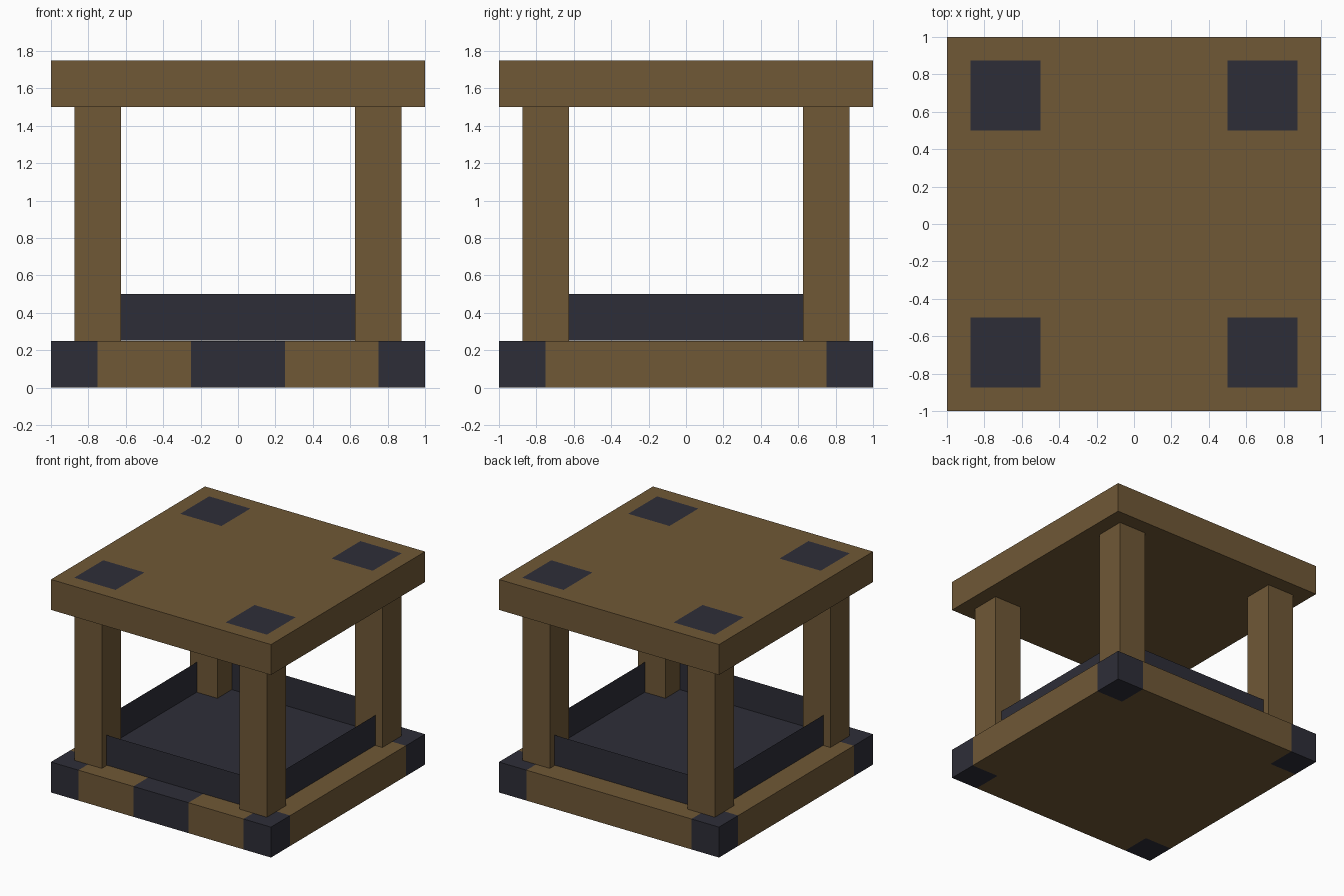
import bpy, bmesh
from mathutils import Vector

cube = bpy.data.objects.get("Cube")
if cube:
    bpy.data.objects.remove(cube, do_unlink=True)


def make_material(name, rgb):
    mat = bpy.data.materials.new(name)
    mat.use_nodes = True
    mat.diffuse_color = (*rgb, 1)
    bsdf = mat.node_tree.nodes["Principled BSDF"]
    bsdf.inputs["Base Color"].default_value = (*rgb, 1)
    bsdf.inputs["Roughness"].default_value = 0.9
    return mat


WOOD = make_material("brown wood", (0.162, 0.098, 0.037))
IRON = make_material("dark iron", (0.027, 0.027, 0.039))


def add_box(name, low, high, mats, cuts_x=(), cuts_y=(), rule=None, open_top=False):
    """Box between two corners, cut along x and y so faces can be coloured by a rule."""
    bm = bmesh.new()
    bmesh.ops.create_cube(bm, size=1)
    low, high = Vector(low), Vector(high)
    for v in bm.verts:
        v.co = Vector(l + (c + 0.5) * (h - l) for l, h, c in zip(low, high, v.co))
    for axis, cuts in ((0, cuts_x), (1, cuts_y)):
        for d in cuts:
            co, no = Vector(), Vector()
            co[axis], no[axis] = d, 1
            geom = bm.verts[:] + bm.edges[:] + bm.faces[:]
            bmesh.ops.bisect_plane(bm, geom=geom, plane_co=co, plane_no=no)
    bm.normal_update()
    if open_top:
        top = [f for f in bm.faces if f.normal.z > 0.9]
        bmesh.ops.delete(bm, geom=top, context='FACES_ONLY')
    if rule:
        for f in bm.faces:
            f.material_index = int(rule(f.calc_center_median(), f.normal))
    mesh = bpy.data.meshes.new(name)
    bm.to_mesh(mesh)
    bm.free()
    for m in mats:
        mesh.materials.append(m)
    obj = bpy.data.objects.new(name, mesh)
    bpy.context.scene.collection.objects.link(obj)
    return obj


# Base slab: iron corners and an iron band on the front and its top edge
def base_iron(c, n):
    corner = abs(c.x) > 0.75 and abs(c.y) > 0.75
    band = abs(c.x) < 0.25 and c.y < -0.75 and n.z > -0.5
    return corner or band


add_box("base", (-1, -1, 0), (1, 1, 0.25), (WOOD, IRON),
        (-0.75, -0.25, 0.25, 0.75), (-0.75, 0.75), base_iron)

# Open iron tray forming the floor and the low side panels
add_box("tray", (-0.8125, -0.8125, 0.253), (0.8125, 0.8125, 0.5), (IRON,), open_top=True)

# Four corner posts
for sx, side in ((-1, "right"), (1, "left")):
    for sy, end in ((-1, "front"), (1, "back")):
        x, y = sx * 0.75, sy * 0.75
        add_box(f"{end}_{side}_post", (x - 0.125, y - 0.125, 0.25),
                (x + 0.125, y + 0.125, 1.5), (WOOD,))


# Roof slab with square iron plates inlaid above the posts
def roof_iron(c, n):
    return n.z > 0.5 and all(0.5 < abs(v) < 0.875 for v in (c.x, c.y))


cuts = (-0.875, -0.5, 0.5, 0.875)
add_box("roof", (-1, -1, 1.5), (1, 1, 1.75), (WOOD, IRON), cuts, cuts, roof_iron)
